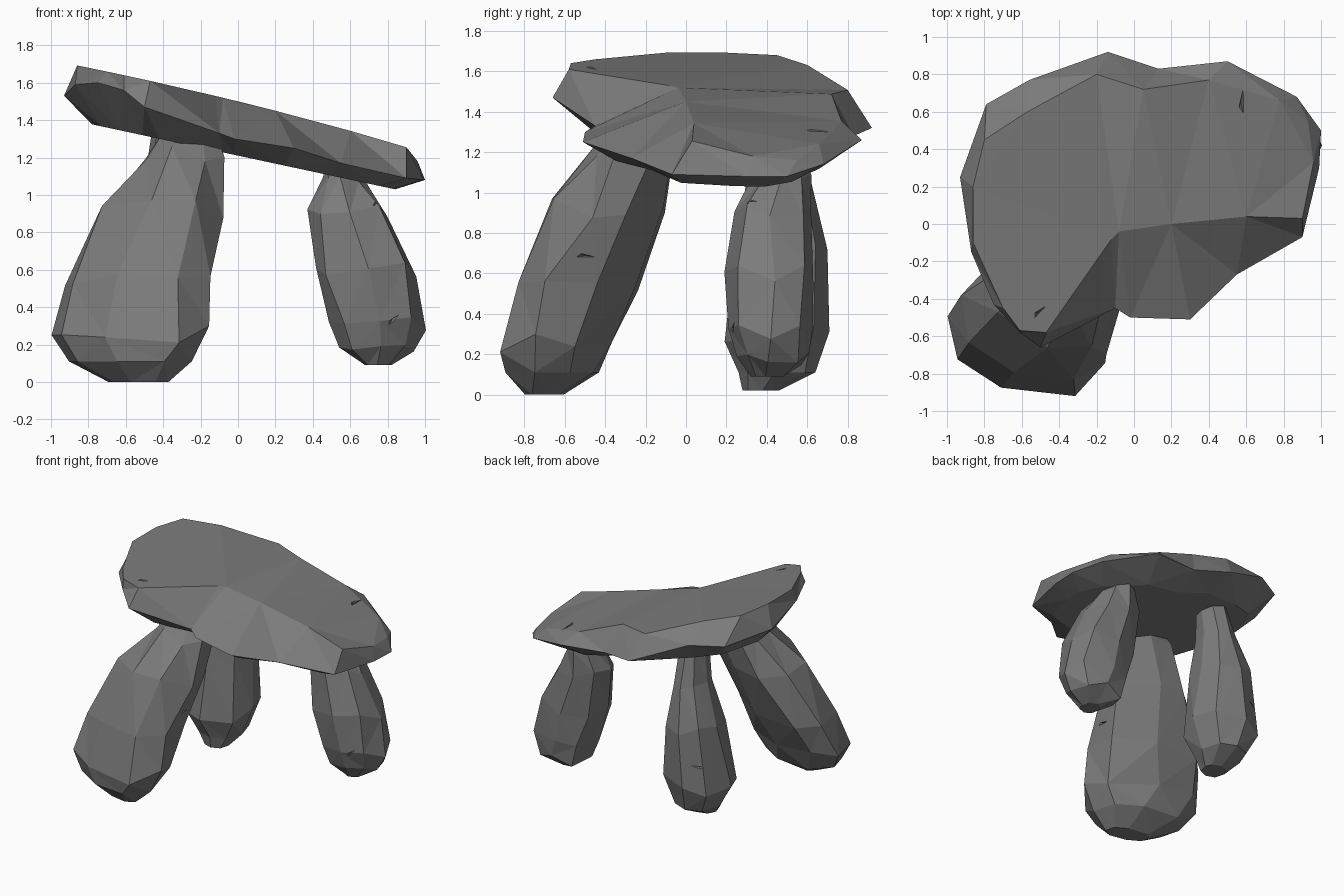
import bpy, bmesh, math, random
from mathutils import Vector

random.seed(4)
cube = bpy.data.objects.get("Cube")
if cube:
    bpy.data.objects.remove(cube, do_unlink=True)

GREY = 0.2
stone = bpy.data.materials.new("grey_stone")
stone.use_nodes = True
stone.diffuse_color = (GREY, GREY, GREY, 1)
stone.node_tree.nodes["Principled BSDF"].inputs["Base Color"].default_value = (GREY, GREY, GREY, 1)


def loft(name, rings):
    """Skin a stack of equal-length point rings with flat triangles and cap both ends."""
    bm = bmesh.new()
    loops = [[bm.verts.new(p) for p in ring] for ring in rings]
    n = len(loops[0])
    for low, high in zip(loops, loops[1:]):
        for i in range(n):
            j = (i + 1) % n
            bm.faces.new((low[i], low[j], high[j], high[i]))
    bm.faces.new(loops[0][::-1])
    bm.faces.new(loops[-1])
    bmesh.ops.triangulate(bm, faces=bm.faces, quad_method='SHORT_EDGE')
    bmesh.ops.recalc_face_normals(bm, faces=bm.faces)
    mesh = bpy.data.meshes.new(name)
    bm.to_mesh(mesh)
    bm.free()
    mesh.materials.append(stone)
    obj = bpy.data.objects.new(name, mesh)
    bpy.context.collection.objects.link(obj)
    return obj


def boulder(name, sections, turn=0, sides=8, power=.9):
    """Standing stone from (height, centre x, centre y, half width, half depth) sections."""
    rings = []
    c, s = math.cos(turn), math.sin(turn)
    for z, cx, cy, w, d in sections:
        ring = []
        for k in range(sides):
            a = math.tau * k / sides + random.uniform(-.12, .12)
            u = w * math.copysign(abs(math.cos(a)) ** power, math.cos(a))
            v = d * math.copysign(abs(math.sin(a)) ** power, math.sin(a))
            dz = random.uniform(-.2, .2) * min(w, d) * (z > .15)
            ring.append((cx + u * c - v * s, cy + u * s + v * c, z + dz))
        rings.append(ring)
    return loft(name, rings)


def chip(obj, near, along, size=.05):
    """Cut a small wedge-shaped crack into the stone at the surface point closest to near."""
    bpy.context.view_layer.update()
    hit, spot, normal, _ = obj.closest_point_on_mesh(Vector(near))
    side = normal.cross(Vector(along)).normalized()
    run = side.cross(normal)
    bm = bmesh.new()
    for offset in (run * size, -run * size, side * size * .4 - run * size * .5,
                   -normal * size * .7):
        bm.verts.new(spot + offset + normal * .004)
    bmesh.ops.convex_hull(bm, input=bm.verts)
    bmesh.ops.recalc_face_normals(bm, faces=bm.faces)
    mesh = bpy.data.meshes.new("crack_cutter")
    bm.to_mesh(mesh)
    bm.free()
    mesh.materials.append(stone)
    cutter = bpy.data.objects.new("crack_cutter", mesh)
    bpy.context.collection.objects.link(cutter)
    cutter.hide_render = True
    mod = obj.modifiers.new("crack", 'BOOLEAN')
    mod.operation = 'DIFFERENCE'
    mod.solver = 'EXACT'
    mod.object = cutter
    bpy.context.view_layer.update()
    # bake the cut so no cutter is left behind
    baked = bpy.data.meshes.new_from_object(obj.evaluated_get(bpy.context.evaluated_depsgraph_get()))
    obj.modifiers.clear()
    obj.data = baked
    bpy.data.objects.remove(cutter, do_unlink=True)


def cap_top(x, y):
    """Height of the capstone's gently bowed top, falling away at the back and back left."""
    return 1.5 - .245 * x - .025 * x * x - .22 * max(0, y) * max(0, x) ** 4 - .04 * (y > .75)


# Tilted capstone: rim x, rim y, rim height, top edge x, top edge y
CAP = [
    (-.93, .25, 1.53, -.86, .2), (-.79, .64, 1.5, -.8, .45), (-.56, .77, 1.5, -.57, .6),
    (-.14, .92, 1.32, -.2, .8), (.13, .83, 1.28, .05, .72), (.5, .87, 1.26, .4, .77),
    (.87, .68, 1.14, .78, .66), (1, .5, 1.08, .93, .55), (.99, .3, 1.08, .96, .33),
    (.9, -.07, 1.09, .9, .03), (.55, -.27, 1.17, .6, .04), (.3, -.51, 1.25, .2, 0),
    (-.02, -.5, 1.3, -.08, -.04), (-.1, -.45, 1.33, -.12, -.08), (-.5, -.66, 1.47, -.47, -.58),
    (-.61, -.58, 1.56, -.61, -.57), (-.75, -.43, 1.6, -.7, -.45), (-.87, -.15, 1.59, -.86, -.1),
]
bottom = [(x * .84, .1 + (y - .1) * .73, 1.21 - .18 * x) for x, y, *_ in CAP]
rim = [(x, y, z) for x, y, z, *_ in CAP]
top = [(x, y, cap_top(x, y)) for *_, x, y in CAP]
capstone = loft("capstone", [bottom, rim, top])

# Broad leaning stone at the front
front_stone = boulder("front_leaning_stone", [
    (0, -.53, -.7, .17, .08), (.11, -.575, -.66, .34, .22), (.26, -.58, -.635, .44, .27),
    (.55, -.53, -.525, .42, .29), (.92, -.41, -.385, .34, .28), (1.22, -.28, -.245, .23, .2),
    (1.36, -.26, -.2, .15, .1)], turn=-.33)

# Short raised stone on the left
left_stone = boulder("left_short_stone", [
    (.09, .75, .4, .07, .08), (.18, .74, .43, .2, .18), (.31, .745, .42, .26, .21),
    (.6, .685, .41, .27, .22), (.92, .585, .43, .215, .19), (1.09, .56, .48, .11, .14),
    (1.18, .56, .48, .08, .1)])

# Pear-shaped stone at the back
back_stone = boulder("back_upright_stone", [
    (.02, -.44, .37, .09, .09), (.11, -.44, .45, .17, .19), (.3, -.44, .45, .26, .26),
    (.75, -.415, .47, .2, .23), (1.05, -.38, .46, .12, .16), (1.34, -.37, .42, .09, .12)])

# Small cracks
chip(capstone, (-.5, -.47, 1.62), (1, 1, 0))
chip(capstone, (.6, .66, 1.35), (0, 1, 0), .07)
chip(front_stone, (-.2, -.5, .7), (0, 1, 0))
chip(left_stone, (.85, .2, .32), (1, 0, 1))
chip(left_stone, (.75, .3, .97), (0, 1, 0))
chip(back_stone, (-.6, .75, .5), (1, 0, 0))
